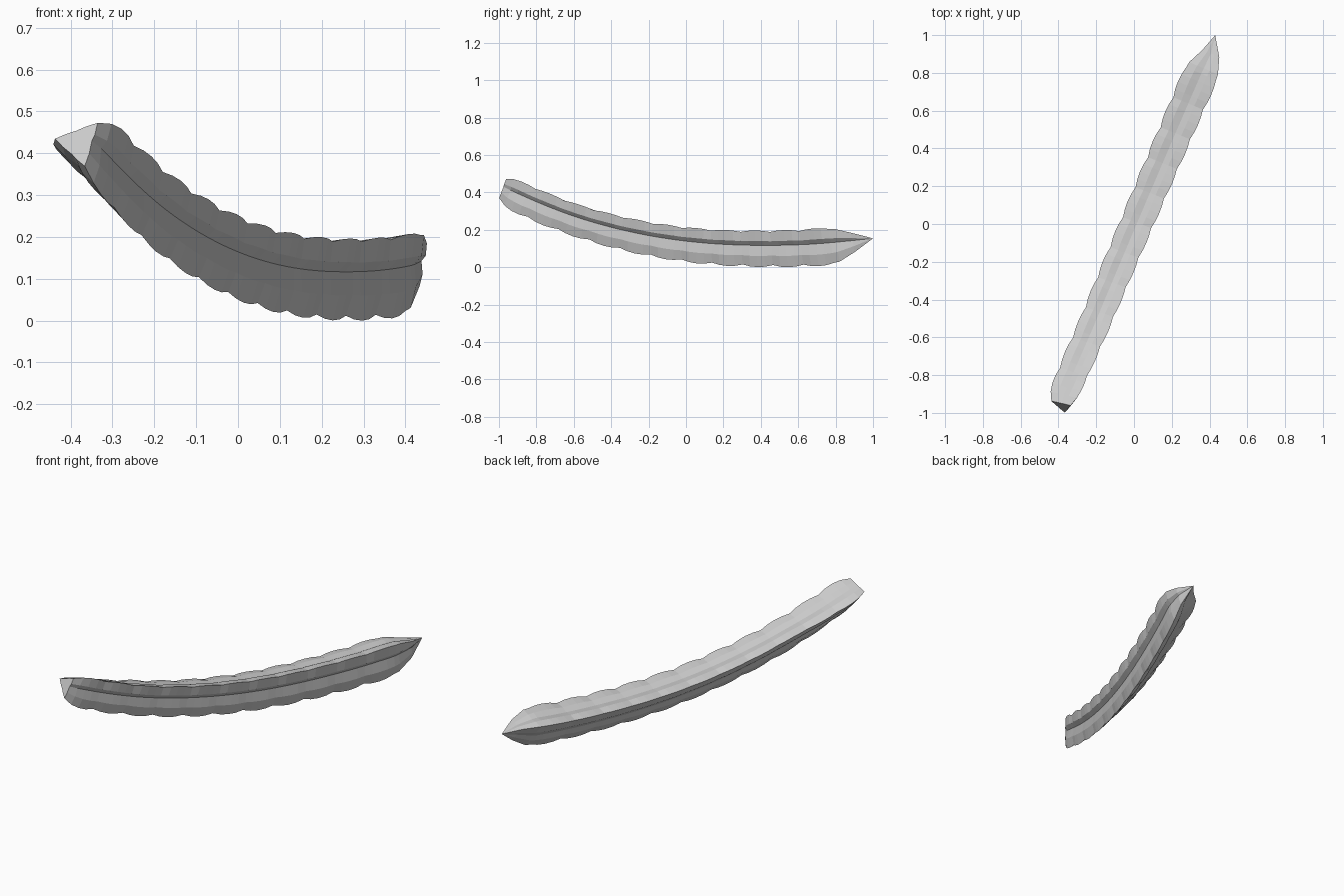
import bpy, bmesh, math
from mathutils import Vector

old = bpy.data.objects.get("Cube")
if old:
    bpy.data.objects.remove(old, do_unlink=True)

BULGES, STEPS = 11, 4
START, END = Vector((-0.38, -0.965, 0)), Vector((0.43, 1.0, 0))
SIDE = Vector((0.925, -0.381, 0))
# Rib directions (left, right, lower) at the cut end and along the stem
CUT_ANGLES, STEM_ANGLES = (172, 52, -68), (155, 45, -73)
RIB_SIZES = (1.0, 1.0, 1.05)
# Position and depth of the groove that follows each rib
GROOVES = ((0.5, 0.6), (0.42, 1.0), (0.45, 0.7))


def centre(t):
    """Sagging centre line of the stem, t from 0 (cut end) to 1 (tip)."""
    p = START.lerp(END, t)
    p.z = 0.11 + 0.145 * abs(p.y - 0.45) ** 2.2
    return p


def polar(angle, r):
    a = math.radians(angle)
    return Vector((math.cos(a), math.sin(a))) * r


def ring(bm, t, radius, base, groove=1.0):
    """Three-ribbed cross-section: rib edge, shoulder, off-centre groove, shoulder."""
    c = centre(t)
    tangent = (centre(t + 0.01) - centre(t - 0.01)).normalized()
    up = SIDE.cross(tangent).normalized()
    c += SIDE * 0.024 * t * t
    turn = min(1, t / 0.2)
    angles = [a + (b - a) * turn for a, b in zip(CUT_ANGLES, STEM_ANGLES)]
    angles.append(angles[0] - 360)
    middle = (radius + base) / 2
    verts = []
    for k, (valley, depth) in enumerate(GROOVES):
        rib, following = angles[k], angles[k + 1]
        points = [polar(rib, radius * RIB_SIZES[k])]
        for f, out, r in ((0.28, 0.04, middle), (valley, -0.1, base), (0.7, 0.04, middle)):
            flat = polar(rib, r * RIB_SIZES[k]).lerp(
                polar(following, r * RIB_SIZES[(k + 1) % 3]), f)
            points.append(flat + polar((rib + following) / 2, out * base * groove * depth))
        verts += [bm.verts.new(c + SIDE * p.x + up * p.y) for p in points]
    return verts


# Scalloped stem
bm = bmesh.new()
rings = []
count = BULGES * STEPS
for i in range(count + 1):
    f = i / count
    bulge = abs(math.sin(math.pi * i / STEPS)) ** 0.8
    base = 0.094 + 0.018 * f
    radius = base * (0.95 + 0.11 * bulge)
    groove = 1.0
    if i < STEPS:
        grow = (0.72, 0.9, 0.97, 1.0)[i]
        radius, base = radius * grow, base * grow
        groove = (0.4, 0.7, 0.9, 1.0)[i]
    rings.append(ring(bm, 0.9 * f, radius, base, groove))

# Taper to the tip
for t, k in ((0.915, 0.9), (0.955, 0.53)):
    rings.append(ring(bm, t, 0.114 * k, 0.114 * k))
for a, b in zip(rings, rings[1:]):
    n = len(a)
    for j in range(n):
        bm.faces.new((a[j], a[(j + 1) % n], b[(j + 1) % n], b[j]))
tip = bm.verts.new(centre(1))
last = rings[-1]
for j in range(len(last)):
    bm.faces.new((last[j], last[(j + 1) % len(last)], tip))

# Flat cut end
bm.faces.new(rings[0])
bmesh.ops.recalc_face_normals(bm, faces=bm.faces)
low = min(v.co.z for v in bm.verts)
bmesh.ops.translate(bm, verts=bm.verts, vec=(0, 0, -low))

mesh = bpy.data.meshes.new("ribbed_stem")
bm.to_mesh(mesh)
bm.free()
stem = bpy.data.objects.new("ribbed_stem", mesh)
bpy.context.collection.objects.link(stem)

grey = bpy.data.materials.new("light_grey")
grey.use_nodes = True
colour = (0.6, 0.6, 0.6, 1)
grey.diffuse_color = colour
grey.node_tree.nodes["Principled BSDF"].inputs["Base Color"].default_value = colour
mesh.materials.append(grey)
